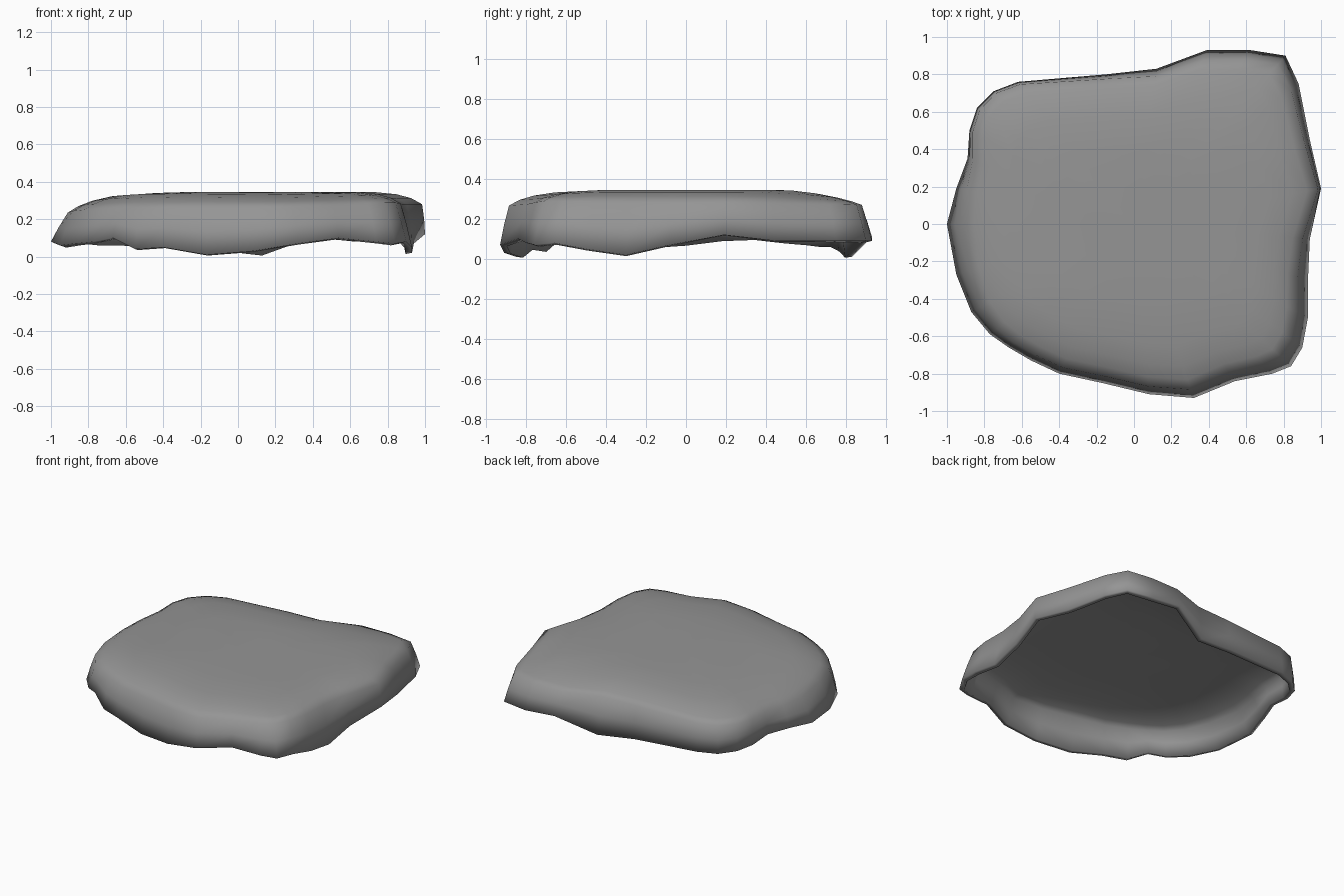
import bpy
import bmesh
from math import atan2, degrees
from mathutils import Vector

# Remove the default object
cube = bpy.data.objects.get("Cube")
if cube:
    bpy.data.objects.remove(cube, do_unlink=True)

# One plain grey material
grey = bpy.data.materials.new("stone grey")
grey.use_nodes = True
colour = (0.3, 0.3, 0.3, 1)
grey.diffuse_color = colour
grey.node_tree.nodes["Principled BSDF"].inputs["Base Color"].default_value = colour

# Lower rim of the shell: x, y, z, counter-clockwise from the right-hand tip
RIM = [
    (-1, 0, .08), (-.95, -.27, .06), (-.87, -.47, .07), (-.77, -.59, .08),
    (-.67, -.66, .1), (-.55, -.73, .04), (-.4, -.8, .05), (-.17, -.85, .01),
    (.08, -.91, .03), (.32, -.93, .07), (.54, -.84, .1), (.74, -.8, .08),
    (.84, -.76, .07), (.9, -.66, .08), (.93, -.5, .05), (.93, -.3, .02),
    (.94, -.08, .07), (1, .19, .12), (.94, .45, .09), (.88, .75, .09),
    (.81, .9, .09), (.62, .93, .09), (.39, .93, .11), (.12, .83, .01),
    (-.15, .8, .04), (-.62, .76, .06), (-.75, .71, .06), (-.84, .62, .07),
    (-.88, .5, .08), (-.89, .35, .1), (-.95, .19, .1),
]

# Shoulder around the shell: compass angle, share of the rim's width, height
SHOULDER = [
    (-180, .91, .235), (-135, .96, .26), (-90, .955, .26), (-60, .95, .27),
    (-40, .935, .29), (-20, .935, .28), (10, .985, .28), (45, .95, .27),
    (70, .94, .27), (100, .97, .27), (135, .985, .255), (155, .98, .25),
    (180, .91, .235),
]

# Crown rings: share of the shoulder's width, share of the remaining height
CROWN = [(.94, .5), (.86, .82), (.74, 1), (.5, 1), (.25, 1)]


def shoulder_at(x, y):
    """Blend the shoulder's width and height between the listed angles."""
    angle = degrees(atan2(y, x))
    for (a, wide_a, z_a), (b, wide_b, z_b) in zip(SHOULDER, SHOULDER[1:]):
        if a <= angle <= b:
            t = (angle - a) / (b - a)
            return wide_a + (wide_b - wide_a) * t, z_a + (z_b - z_a) * t


def crown_height(x, y):
    """Gently uneven top that droops towards the right, front and back."""
    z = .345 - .1 * max(0, -x - .2) ** 2
    z -= .12 * max(0, y - .5) + .05 * max(0, -y - .4)
    dip = max(0, 1 - (Vector((x, y)) - Vector((-.35, .45))).length / .4)
    return z - .015 * dip * dip


def section(point):
    """One slice of the shell, from the rim up towards the centre."""
    x, y, base = point
    width, top = shoulder_at(x, y)
    middle = (1 + width) / 2 + .003
    slice_points = [point, (x * middle, y * middle, (base + top) / 2),
                    (x * width, y * width, top)]
    for share, rise in CROWN:
        px, py = x * width * share, y * width * share
        slice_points.append((px, py, top + (crown_height(px, py) - top) * rise))
    return slice_points


# Shell skin, open underneath
bm = bmesh.new()
slices = [[bm.verts.new(co) for co in section(p)] for p in RIM]
centre = bm.verts.new((0, 0, crown_height(0, 0)))
for here, there in zip(slices, slices[1:] + slices[:1]):
    for k in range(len(here) - 1):
        bm.faces.new((here[k], there[k], there[k + 1], here[k + 1]))
    bm.faces.new((here[-1], there[-1], centre))
mesh = bpy.data.meshes.new("stone_shell")
bm.to_mesh(mesh)
bm.free()
mesh.materials.append(grey)
shell = bpy.data.objects.new("stone_shell", mesh)
bpy.context.collection.objects.link(shell)

# Thin wall, grown inwards
wall = shell.modifiers.new("wall", "SOLIDIFY")
wall.thickness = .035
wall.offset = -1

# Smooth shading that keeps the rim crisp
bpy.ops.object.select_all(action="DESELECT")
shell.select_set(True)
bpy.context.view_layer.objects.active = shell
bpy.ops.object.shade_smooth_by_angle(angle=1.1)
